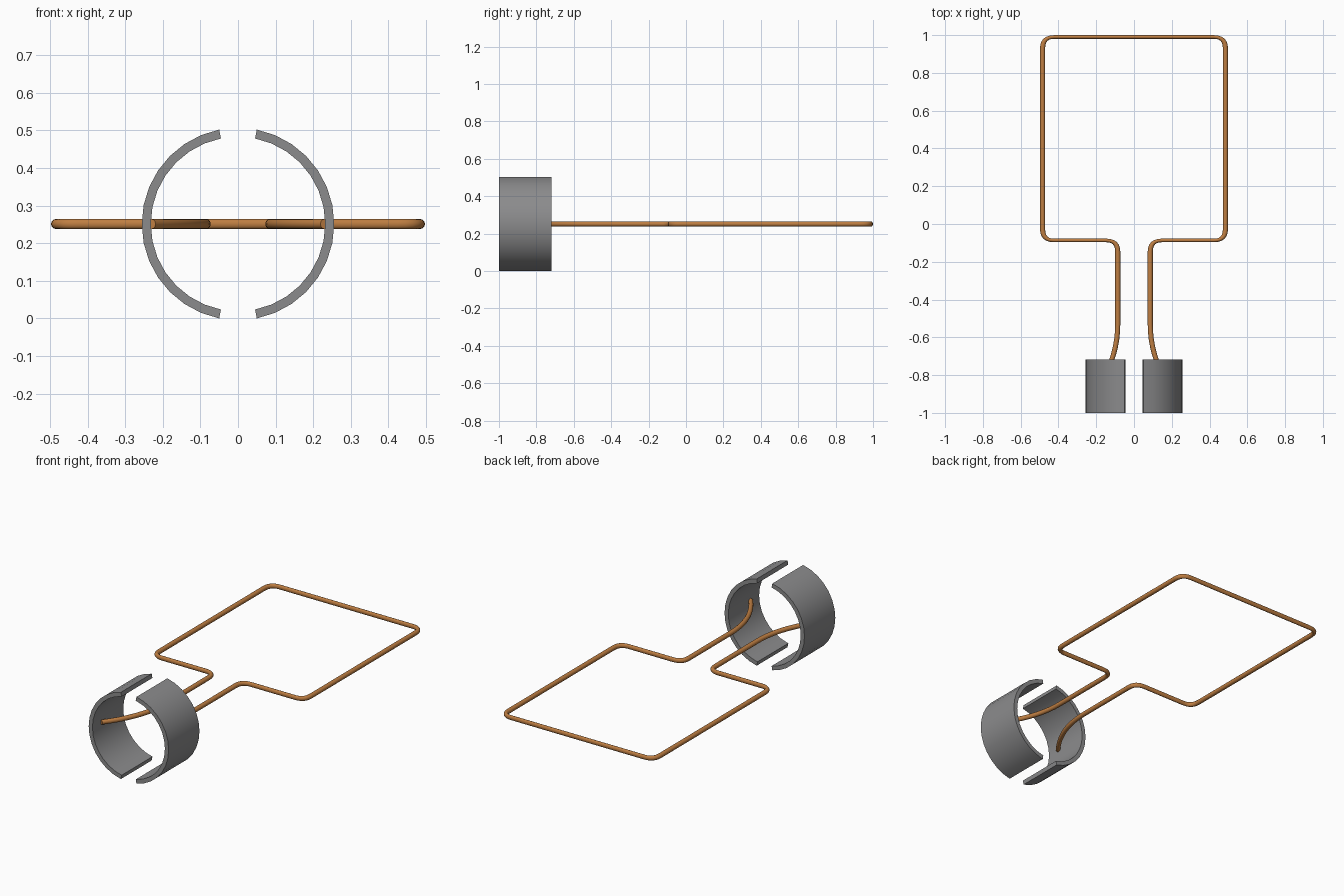
import bpy, bmesh
from math import sin, cos, pi, radians
from mathutils import Vector

if "Cube" in bpy.data.objects:
    bpy.data.objects.remove(bpy.data.objects["Cube"])

ZC = 0.251       # height of the axis
WIRE_R = 0.0135
FLAT = 0.7       # wire is slightly flattened along y


def bezier(a, b, c, n):
    return [a * (1 - i / n) ** 2 + b * 2 * (i / n) * (1 - i / n) + c * (i / n) ** 2
            for i in range(n + 1)]


def rounded(points, size, n=6):
    # replace every interior corner with a small curve
    out = [points[0]]
    for p, q, r in zip(points, points[1:], points[2:]):
        out += bezier(q + (p - q).normalized() * size, q,
                      q + (r - q).normalized() * size, n)
    return out + [points[-1]]


def colour(ob, name, rgb):
    mat = bpy.data.materials.get(name) or bpy.data.materials.new(name)
    mat.diffuse_color = (*rgb, 1)
    mat.use_nodes = True
    mat.node_tree.nodes["Principled BSDF"].inputs["Base Color"].default_value = mat.diffuse_color
    ob.data.materials.clear()
    ob.data.materials.append(mat)


def half_ring(name, side, r_out=0.256, r_in=0.232, y0=-1.0, y1=-0.718, segs=14):
    bm = bmesh.new()
    rows = []
    for i in range(segs + 1):
        a = radians(-78.75) + i * 2 * pi / 32
        rows.append([bm.verts.new((side * r * cos(a), y, ZC + r * sin(a)))
                     for r, y in ((r_out, y0), (r_out, y1), (r_in, y1), (r_in, y0))])
    for a, b in zip(rows, rows[1:]):
        for k in range(4):
            bm.faces.new((a[k], a[(k + 1) % 4], b[(k + 1) % 4], b[k]))
    bm.faces.new(rows[0])
    bm.faces.new(rows[-1])
    bmesh.ops.recalc_face_normals(bm, faces=bm.faces)
    mesh = bpy.data.meshes.new(name)
    bm.to_mesh(mesh)
    bm.free()
    ob = bpy.data.objects.new(name, mesh)
    bpy.context.collection.objects.link(ob)
    return ob


def smooth(ob, angle):
    bpy.ops.object.select_all(action='DESELECT')
    ob.select_set(True)
    bpy.context.view_layer.objects.active = ob
    bpy.ops.object.shade_smooth_by_angle(angle=radians(angle))


# split ring contacts, dark grey
for name, side in (("split_ring_right", 1), ("split_ring_left", -1)):
    ring = half_ring(name, side)
    smooth(ring, 35)
    colour(ring, "dark_grey", (0.26, 0.26, 0.265))

# wire loop: right half of the path, then its mirror image
V = lambda x, y: Vector((x, y, 0))
lead = bezier(V(0.231, -0.922), V(0.086, -0.74), V(0.086, -0.53), 10)
loop = rounded([lead[-1], V(0.086, -0.087), V(0.484, -0.087),
                V(0.484, 0.99), V(0, 0.99)], 0.06)
right = lead + loop[1:]
path = right + [V(-p.x, p.y) for p in reversed(right[:-1])]

curve = bpy.data.curves.new("coil_wire", 'CURVE')
curve.dimensions = '3D'
curve.bevel_depth = WIRE_R
curve.bevel_resolution = 4
curve.use_fill_caps = True
spline = curve.splines.new('POLY')
spline.points.add(len(path) - 1)
for pt, p in zip(spline.points, path):
    pt.co = (p.x, p.y / FLAT, 0, 1)
wire = bpy.data.objects.new("coil_wire", curve)
wire.location.z = ZC
wire.scale.y = FLAT
bpy.context.collection.objects.link(wire)
bpy.ops.object.select_all(action='DESELECT')
wire.select_set(True)
bpy.context.view_layer.objects.active = wire
bpy.ops.object.convert(target='MESH')
wire = bpy.context.view_layer.objects.active
bpy.ops.object.transform_apply(location=False, rotation=False, scale=True)
bm = bmesh.new()
bm.from_mesh(wire.data)
bmesh.ops.remove_doubles(bm, verts=bm.verts, dist=0.0001)
bmesh.ops.recalc_face_normals(bm, faces=bm.faces)
bm.to_mesh(wire.data)
bm.free()
smooth(wire, 65)
colour(wire, "copper", (0.52, 0.21, 0.055))
